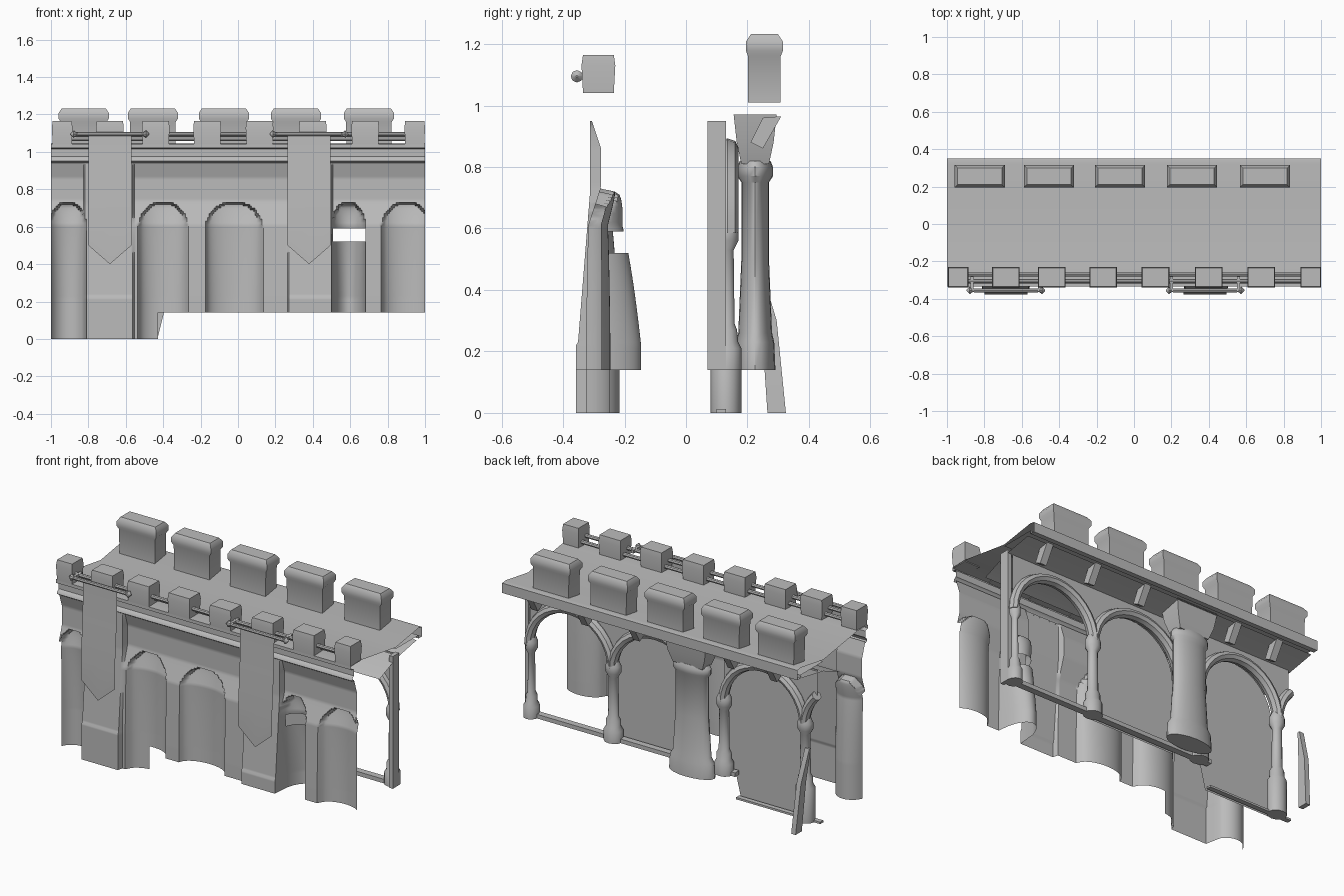
import bpy, bmesh, math
from mathutils import Vector

cube = bpy.data.objects.get("Cube")
if cube:
    bpy.data.objects.remove(cube)

stone = bpy.data.materials.new("grey_stone")
stone.use_nodes = True
grey = (0.5, 0.5, 0.5, 1)
stone.diffuse_color = grey
stone.node_tree.nodes["Principled BSDF"].inputs["Base Color"].default_value = grey


def finish(name, bm, angle=35):
    me = bpy.data.meshes.new(name)
    bm.to_mesh(me)
    bm.free()
    ob = bpy.data.objects.new(name, me)
    bpy.context.collection.objects.link(ob)
    me.materials.append(stone)
    bpy.ops.object.select_all(action='DESELECT')
    ob.select_set(True)
    bpy.context.view_layer.objects.active = ob
    bpy.ops.object.shade_smooth_by_angle(angle=math.radians(angle))
    return ob


def loft(name, rings, closed=True, caps=True, angle=35):
    """Skin a list of point rings."""
    bm = bmesh.new()
    vs = [[bm.verts.new(p) for p in r] for r in rings]
    n = len(vs[0])
    for a, b in zip(vs, vs[1:]):
        for i in range(n if closed else n - 1):
            j = (i + 1) % n
            bm.faces.new((a[i], a[j], b[j], b[i]))
    if caps:
        bm.faces.new(vs[0][::-1])
        bm.faces.new(vs[-1])
    if closed:
        bmesh.ops.recalc_face_normals(bm, faces=bm.faces)
    return finish(name, bm, angle)


def rect_stack(name, x, y, levels, angle=35):
    """Block made of stacked rectangles: (z, half width, half depth)."""
    rings = [[(x - w, y - d, z), (x + w, y - d, z), (x + w, y + d, z), (x - w, y + d, z)]
             for z, w, d in levels]
    return loft(name, rings, angle=angle)


def round_stack(name, x, y, levels, n=12):
    """Turned shaft: (z, x radius, y radius)."""
    rings = [[(x + w * math.cos(i * math.tau / n), y + d * math.sin(i * math.tau / n), z)
              for i in range(n)] for z, w, d in levels]
    return loft(name, rings)


def box(name, x0, x1, y0, y1, z0, z1):
    return rect_stack(name, (x0 + x1) / 2, (y0 + y1) / 2,
                      [(z, (x1 - x0) / 2, (y1 - y0) / 2) for z in (z0, z1)])


def rod(name, x0, x1, y, z, profile, n=8):
    """Bar along x; profile holds (fraction, radius)."""
    rings = [[(x0 + (x1 - x0) * f, y + r * math.cos(i * math.tau / n), z + r * math.sin(i * math.tau / n))
              for i in range(n)] for f, r in profile]
    return loft(name, rings)


def extrude_x(name, profile, x0, x1):
    return loft(name, [[(x, y, z) for y, z in profile] for x in (x0, x1)], False, False)


# Sculpted front wall: (centre, half width, depth growth) niches between battered buttresses
niches = [(-0.91, 0.1, 0.06), (-0.40, 0.13, 0.03), (-0.02, 0.15, 0.03), (0.59, 0.09, 0.13), (0.90, 0.13, 0.03)]
buttresses = [(-0.69, 0.13), (0.385, 0.115)]


def wall_y(x, z):
    t = min(1, max(0, (0.72 - z) / 0.5))
    sill = min(1, max(0, (0.74 - z) / 0.13))
    eave = min(1, max(0, (z - 0.86) / 0.09))
    y = -0.276 - 0.04 * sill - 0.03 * eave - 0.01 * t
    for c, w in buttresses:
        if abs(x - c) < w:
            y = -0.312 - 0.04 * t - (0.006 if z < 0.22 else 0)
    for c, r, depth in niches:
        u = abs(x - c) / r
        if u < 1:
            k = math.sqrt(1 - u * u)
            if z < 0.58 + 0.15 * k:
                y += (0.05 + depth * math.sqrt(t)) * k
    return y


bm = bmesh.new()
nx, nz = 220, 95
grid = [[None] * (nz + 1) for i in range(nx + 1)]
for i in range(nx + 1):
    x = -1 + 2 * i / nx
    for j in range(nz + 1):
        z = 0.95 * j / nz
        grid[i][j] = bm.verts.new((x, wall_y(x, z), z))
for i in range(nx):
    for j in range(nz):
        x, z = -1 + 2 * (i + 0.5) / nx, 0.95 * (j + 0.5) / nz
        gap = 0.51 < x < 0.68 and 0.52 < z < 0.595
        if gap or (x > -0.43 and z < 0.14):
            continue
        bm.faces.new((grid[i][j], grid[i + 1][j], grid[i + 1][j + 1], grid[i][j + 1]))
bmesh.ops.delete(bm, geom=[v for v in bm.verts if not v.link_faces], context='VERTS')
finish("front_wall", bm, 50)

# Moulding, walkway and back lip in one running profile
extrude_x("walkway", [(-0.31, 0.94), (-0.325, 0.95), (-0.32, 0.965), (-0.307, 0.975), (-0.307, 1.015),
                      (-0.335, 1.022), (-0.335, 1.042), (-0.23, 1.045), (0.1, 0.995), (0.32, 1.03),
                      (0.35, 1.025), (0.35, 0.965), (0.32, 0.965), (0.32, 0.985), (0.1, 0.985)], -1, 1)
extrude_x("ceiling_strip", [(-0.06, 0.86), (0.1, 0.925), (0.3, 0.962)], -1, 1)

# Front merlons and the twin rails between them
for c in (-0.94, -0.685, -0.44, -0.165, 0.115, 0.4, 0.68, 0.945):
    w = 0.055 if abs(c) > 0.9 else 0.074
    rect_stack("front_merlon", c, -0.285, [(1.04, w - 0.004, 0.05), (1.13, w, 0.055), (1.165, w - 0.004, 0.05)])
for y, z in ((-0.27, 1.07), (-0.305, 1.095)):
    rod("parapet_rail", -0.95, 0.95, y, z, [(0, 0.012), (1, 0.012)])

# Capped back merlons
for c in (-0.825, -0.455, -0.075, 0.31, 0.70):
    rect_stack("back_merlon", c, 0.255,
               [(1.01, 0.12, 0.053), (1.16, 0.122, 0.053), (1.178, 0.134, 0.06),
                (1.208, 0.134, 0.06), (1.232, 0.118, 0.044)], 50)

# Hanging banners on finialled rods
for c in (-0.685, 0.38):
    rows = [[(c + s * 0.115, y, z) for s in (-1, 0, 1)]
            for z, y in ((1.1, -0.355), (0.87, -0.362), (0.62, -0.378))]
    rows.append([(c + s * 0.115, -0.377, 0.40 if s == 0 else 0.5) for s in (-1, 0, 1)])
    loft("banner", rows[::-1], False, False)
    rod("banner_rod", c - 0.21, c + 0.21, -0.355, 1.095,
        [(0, 0.003), (0.04, 0.02), (0.08, 0.008), (0.1, 0.011), (0.9, 0.011),
         (0.92, 0.008), (0.96, 0.02), (1, 0.003)])
    for s in (-0.18, 0.18):
        box("rod_bracket", c + s - 0.008, c + s + 0.008, -0.36, -0.28, 1.085, 1.105)

# Back arcade columns
for c, foot in ((0.955, 0.14), (0.4, 0.14), (-0.35, 0.14), (-0.9, 0)):
    r = 0.02 if c > 0.9 else 0.032
    round_stack("arcade_column", c, 0.13,
                [(foot, r + 0.025, 0.05), (0.21, r + 0.025, 0.05), (0.23, r + 0.012, 0.04),
                 (0.27, r + 0.012, 0.036), (0.29, r, 0.028), (0.53, r - 0.003, 0.025),
                 (0.56, r + 0.014, 0.04), (0.6, r + 0.014, 0.04), (0.63, r, 0.03)])
box("end_post", 0.975, 1, 0.07, 0.13, 0.14, 0.95)


# Arch ribs with a spandrel above each
def arch(x0, x1, a1=180, rise=0.28):
    c, r, spring = (x0 + x1) / 2, (x1 - x0) / 2, 0.585
    rings, low, high = [], [], []
    for k in range(17):
        a = math.radians(a1 * k / 16)
        d = Vector((math.cos(a), 0, math.sin(a)))
        p = Vector((c + r * d.x, 0.135, spring + rise * d.z))
        rings.append([p + d * 0.028 * math.cos(b) + Vector((0, 0.035 * math.sin(b), 0))
                      for b in [i * math.tau / 8 for i in range(8)]])
        low.append((p.x, 0.13, p.z))
        high.append((p.x, 0.13, 0.94))
    loft("arch_rib", rings)
    loft("arch_spandrel", [low, high], False, False)
    return low


arch(0.4, 0.965)
infill_tops = [arch(-0.2, 0.4), arch(-0.9, -0.35)]
arch(-1.45, -0.9, 45)

# Blind panels filling two of the arches
for top in infill_tops:
    loft("arch_infill", [[(x, 0.085, 0 if x < -0.43 else 0.14) for x, y, z in top],
                         [(x, 0.085, z) for x, y, z in top]], False, False)

# Large engaged pier at the back
round_stack("pier_shaft", -0.2, 0.225,
            [(0.14, 0.15, 0.066), (0.23, 0.145, 0.062), (0.26, 0.125, 0.055), (0.5, 0.11, 0.045),
             (0.75, 0.11, 0.045), (0.77, 0.125, 0.058), (0.8, 0.125, 0.058), (0.82, 0.11, 0.05)], 20)
rect_stack("pier_cap", -0.2, 0.225, [(0.81, 0.1, 0.045), (0.88, 0.125, 0.06), (0.97, 0.14, 0.07)])

# Corbels under the back lip
for c in (0.85, 0.51, 0.16, -0.48, -0.77):
    loft("corbel", [[(c + s * 0.022, y, z) for s, y, z in ((-1, y0, z0), (1, y0, z0), (1, y1, z1), (-1, y1, z1))]
                    for y0, z0, y1, z1 in ((0.21, 0.88, 0.25, 0.86), (0.25, 0.96, 0.31, 0.965))])

# Base strips and leaning plank
box("base_strip", -0.43, 0.99, 0.1, 0.14, 0.14, 0.165)
box("lower_base_strip", -1, -0.43, 0.1, 0.13, 0, 0.012)
loft("leaning_plank", [[(x + e, y + d, z) for e, d in ((-0.015, 0), (0.015, 0), (0.015, w), (-0.015, w))]
                       for x, y, z, w in ((-0.955, 0.265, 0, 0.06), (-0.97, 0.245, 0.3, 0.05),
                                          (-0.985, 0.22, 0.5, 0.015))])
